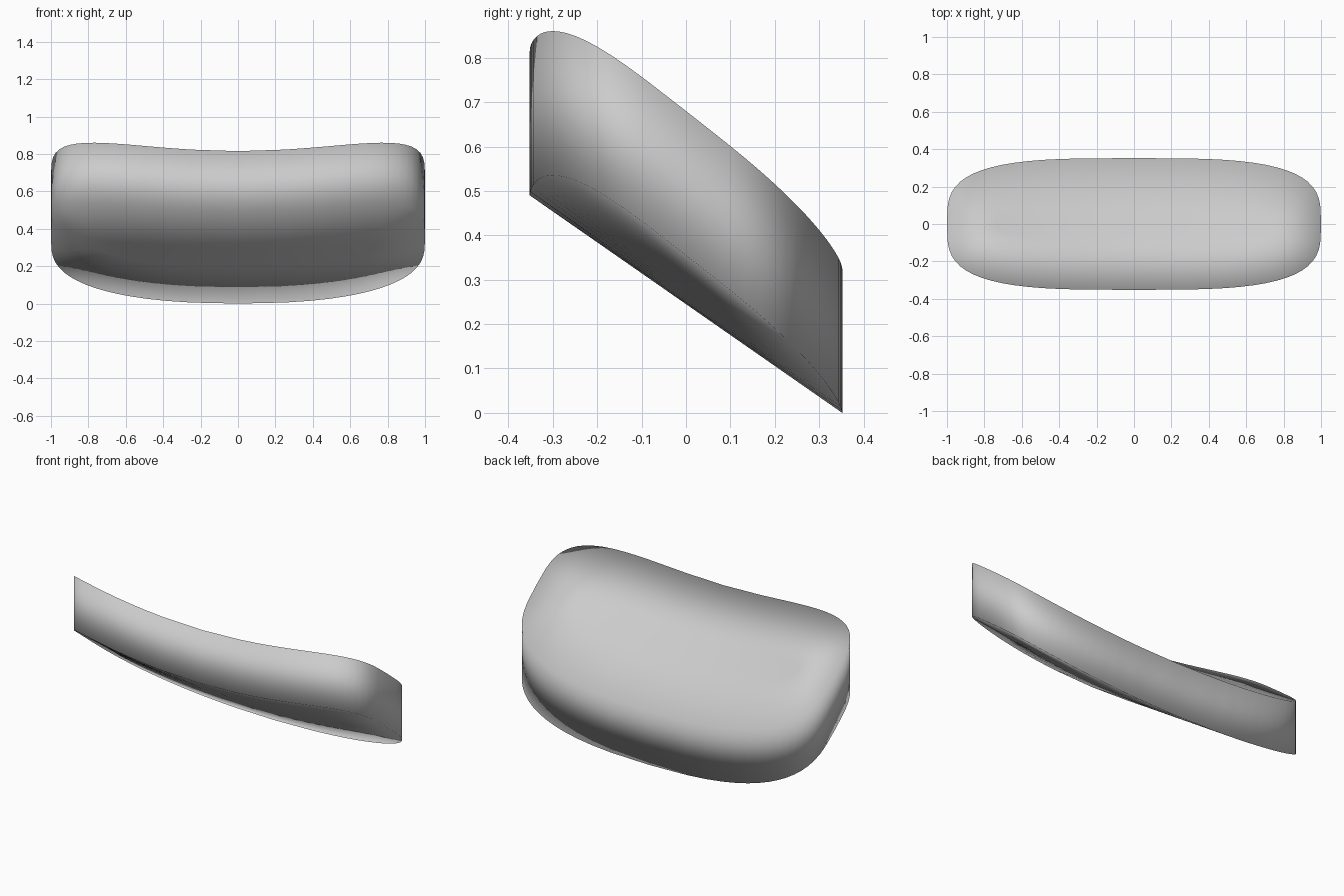
import bpy, bmesh, math

cube = bpy.data.objects.get("Cube")
if cube:
    bpy.data.objects.remove(cube, do_unlink=True)

N = 64               # points around the outline
HALF_DEPTH = 0.352
THICKNESS = 0.325
POWER = 3.4          # roundness of the outline


def outline(i):
    """Point on a rounded-rectangle outline, one unit in each half axis."""
    a = 2 * math.pi * i / N
    c, s = round(math.cos(a), 6), round(math.sin(a), 6)
    return (math.copysign(abs(c) ** (2 / POWER), c),
            math.copysign(abs(s) ** (2 / POWER), s))


def height(u, v):
    """Tilted sheet, lifted towards both ends and more so at the front."""
    return 0.245 * (1 - v) + (0.11 - 0.03 * v) * u * u


def ring(bm, su, sv, lift):
    verts = []
    for i in range(N):
        u, v = outline(i)
        u, v = u * su, v * sv
        verts.append(bm.verts.new((u, v * HALF_DEPTH, height(u, v) + lift)))
    return verts


def bridge(bm, a, b):
    for i in range(N):
        j = (i + 1) % N
        bm.faces.new((a[i], a[j], b[j], b[i]))


def fill(bm, r):
    """Close a ring with strips running front to back."""
    half = N // 2
    bm.faces.new((r[0], r[1], r[-1]))
    bm.faces.new((r[half - 1], r[half], r[half + 1]))
    for i in range(1, half - 1):
        bm.faces.new((r[i], r[i + 1], r[N - i - 1], r[N - i]))


# Curved pad: underside and top share one shape, joined by an upright rim
bm = bmesh.new()
rims = []
for lift in (0, THICKNESS):
    rim = ring(bm, 1, 1, lift)
    inner = ring(bm, 0.74, 0.2, lift)
    bridge(bm, rim, inner)
    fill(bm, inner)
    rims.append(rim)
bridge(bm, *rims)
bmesh.ops.recalc_face_normals(bm, faces=bm.faces)
for f in bm.faces:
    f.smooth = True

mesh = bpy.data.meshes.new("curved_pad")
bm.to_mesh(mesh)
bm.free()
pad = bpy.data.objects.new("curved_pad", mesh)
bpy.context.collection.objects.link(pad)

# Plain grey
grey = bpy.data.materials.new("light_grey")
grey.use_nodes = True
colour = (0.6, 0.6, 0.6, 1)
grey.diffuse_color = colour
grey.node_tree.nodes["Principled BSDF"].inputs["Base Color"].default_value = colour
mesh.materials.append(grey)
